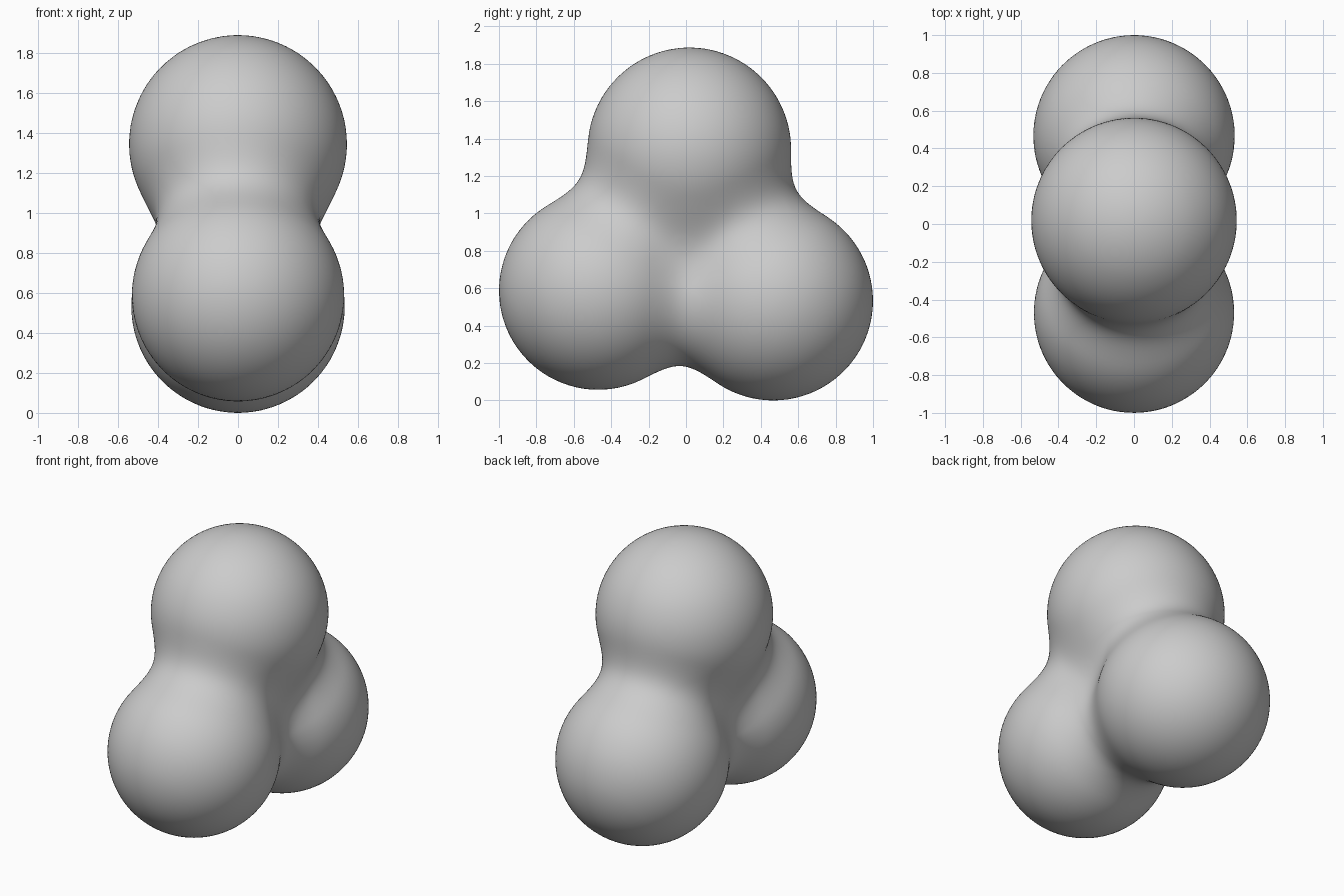
import bpy, bmesh
from mathutils import Vector

if "Cube" in bpy.data.objects:
    bpy.data.objects.remove(bpy.data.objects["Cube"])

# Three lobes: centre and radius
LOBES = [
    (Vector((0, -0.47, 0.587)), 0.53),   # front lobe
    (Vector((0, 0.467, 0.533)), 0.533),  # back lobe
    (Vector((0, 0.018, 1.343)), 0.544),  # top lobe
]
BLEND = 0.28
CORE = Vector((0, 0, 0.82))


def smooth_union(a, b):
    h = max(BLEND - abs(a - b), 0) / BLEND
    return min(a, b) - h * h * BLEND / 4


def field(p):
    """Distance to the softly merged lobes."""
    d = [(p - c).length - r for c, r in LOBES]
    return smooth_union(smooth_union(d[0], d[1]), d[2])


# Fused blob: shrink a dense sphere from outside onto the merged lobes
bm = bmesh.new()
bmesh.ops.create_icosphere(bm, subdivisions=6, radius=1)
for v in bm.verts:
    ray = v.co.normalized()
    t = 1.4
    for _ in range(80):
        d = field(CORE + ray * t)
        if d < 0.0005:
            break
        t -= d
    v.co = CORE + ray * t
bmesh.ops.smooth_vert(bm, verts=bm.verts, factor=0.3,
                      use_axis_x=True, use_axis_y=True, use_axis_z=True)
for f in bm.faces:
    f.smooth = True

mesh = bpy.data.meshes.new("three_lobed_blob")
bm.to_mesh(mesh)
bm.free()
blob = bpy.data.objects.new("three_lobed_blob", mesh)
bpy.context.collection.objects.link(blob)
